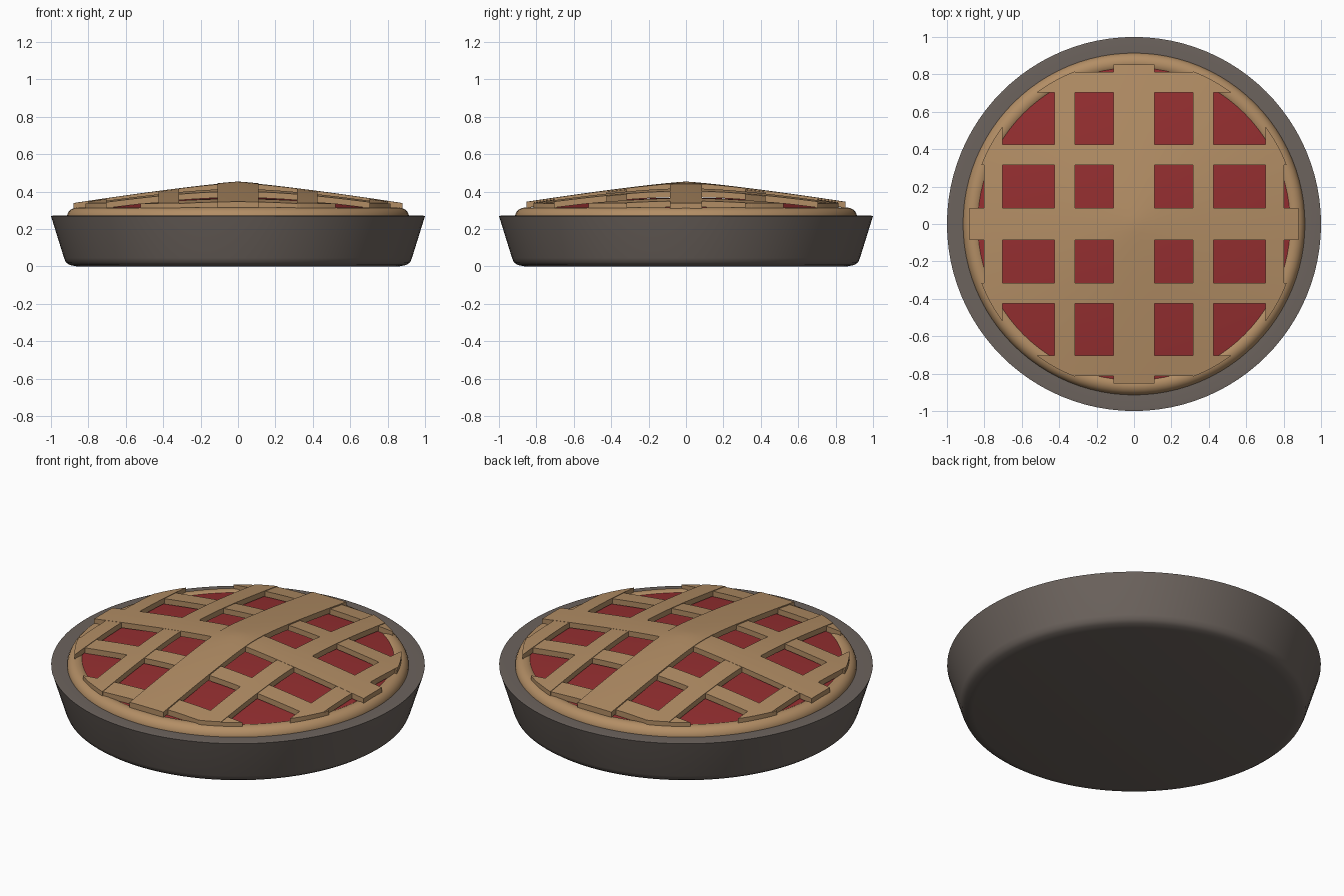
import bpy, bmesh, math

if "Cube" in bpy.data.objects:
    bpy.data.objects.remove(bpy.data.objects["Cube"])


def material(name, rgb):
    m = bpy.data.materials.new(name)
    m.diffuse_color = (*rgb, 1)
    m.use_nodes = True
    m.node_tree.nodes["Principled BSDF"].inputs["Base Color"].default_value = m.diffuse_color
    return m


PAN = material("pan_metal", (0.15, 0.125, 0.11))
CRUST = material("baked_crust", (0.45, 0.27, 0.13))
FILL = material("red_filling", (0.30, 0.028, 0.03))


def finish(bm, name, mat, angle=40):
    bmesh.ops.recalc_face_normals(bm, faces=bm.faces)
    me = bpy.data.meshes.new(name)
    bm.to_mesh(me)
    bm.free()
    me.materials.append(mat)
    ob = bpy.data.objects.new(name, me)
    bpy.context.collection.objects.link(ob)
    bpy.ops.object.select_all(action='DESELECT')
    ob.select_set(True)
    bpy.context.view_layer.objects.active = ob
    bpy.ops.object.shade_smooth_by_angle(angle=math.radians(angle))
    return ob


def revolve(name, profile, mat, steps=96):
    bm = bmesh.new()
    vs = [bm.verts.new((r, 0, z)) for r, z in profile]
    es = [bm.edges.new(p) for p in zip(vs, vs[1:])]
    bmesh.ops.spin(bm, geom=vs + es, cent=(0, 0, 0), axis=(0, 0, 1),
                   angle=2 * math.pi, steps=steps)
    bmesh.ops.remove_doubles(bm, verts=bm.verts, dist=1e-5)
    return finish(bm, name, mat)


# Pan: flared wall, rounded foot, flat rim running under the crust
revolve("pan", [(0, 0), (0.86, 0), (0.90, 0.008), (0.92, 0.022), (0.93, 0.045),
                (1.0, 0.27), (0.985, 0.272), (0.86, 0.265)], PAN)

# Crust ring
ring = [(0.862 + 0.053 * math.cos(a), 0.262 + 0.053 * math.sin(a))
        for a in [2 * math.pi * i / 20 for i in range(21)]]
revolve("crust_ring", ring, CRUST)

# Domed filling
revolve("filling", [(0.86 * i / 12, 0.368 - 0.064 * (i / 12) ** 2)
                    for i in range(13)], FILL)


# Lattice strips draped over a shallow dome, ends trimmed to a circle
def dome(r):
    return 0.447 - 0.112 * (r / 0.88) ** 1.2


def strip(name, centre, width, along_x, max_half=2.0, lift=0.0, thick=0.032):
    nu, nv = 40, 6
    bm = bmesh.new()
    layers = []
    for drop in (0, thick):
        rows = []
        for j in range(nv + 1):
            v = centre + width * (j / nv - 0.5)
            half = min(max_half, math.sqrt(0.875 ** 2 - v * v)) if max_half > 1 else max_half
            row = []
            for i in range(nu + 1):
                u = half * (2 * i / nu - 1)
                z = dome(math.hypot(u, v)) + lift - drop
                row.append(bm.verts.new((u, v, z) if along_x else (v, u, z)))
            rows.append(row)
        for a, b in zip(rows, rows[1:]):
            for i in range(nu):
                bm.faces.new((a[i], a[i + 1], b[i + 1], b[i]))
        layers.append(rows)
    top, low = layers
    # Side walls and end caps
    for t, b in ((top[0], low[0]), (top[-1], low[-1]),
                 ([r[0] for r in top], [r[0] for r in low]),
                 ([r[-1] for r in top], [r[-1] for r in low])):
        for i in range(len(t) - 1):
            bm.faces.new((t[i], t[i + 1], b[i + 1], b[i]))
    finish(bm, name, CRUST, 30)


strip("strip_middle_across", 0.0, 0.17, True, 0.88, 0.004)
strip("strip_middle_lengthwise", 0.0, 0.22, False, 0.853, 0.007)
for s, tag in ((-1, "a"), (1, "b")):
    strip("strip_inner_across_" + tag, 0.37 * s, 0.108, True)
    strip("strip_outer_across_" + tag, 0.757 * s, 0.11, True)
    strip("strip_inner_lengthwise_" + tag, 0.37 * s, 0.11, False, lift=0.003)
    strip("strip_outer_lengthwise_" + tag, 0.753 * s, 0.10, False, lift=0.003)
